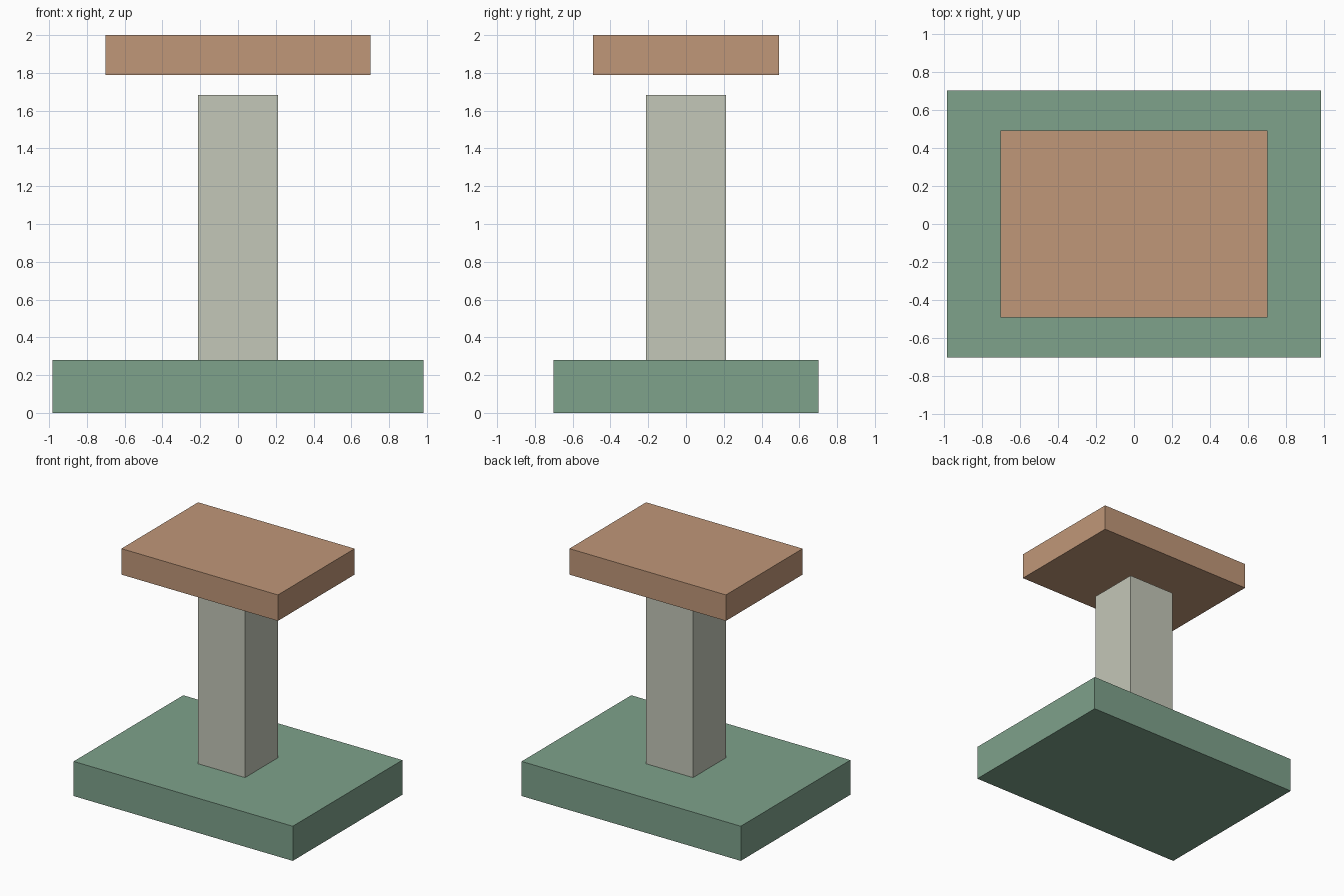
import bpy

if "Cube" in bpy.data.objects:
    bpy.data.objects.remove(bpy.data.objects["Cube"])

U = 2 / 14.25  # model unit: the full height is 14.25 units


def block(name, size, bottom, color):
    """Box of the given size, centred in x and y, standing at height bottom."""
    bpy.ops.mesh.primitive_cube_add(size=1, location=(0, 0, (bottom + size[2] / 2) * U))
    obj = bpy.context.object
    obj.name = name
    obj.scale = [s * U for s in size]
    bpy.ops.object.transform_apply(location=False, rotation=False, scale=True)
    mat = bpy.data.materials.new(name + "_paint")
    mat.diffuse_color = (*color, 1)
    mat.use_nodes = True
    mat.node_tree.nodes["Principled BSDF"].inputs["Base Color"].default_value = mat.diffuse_color
    obj.data.materials.append(mat)
    return obj


# Wide base slab
block("base", (14, 10, 2), 0, (0.21, 0.36, 0.26))
# Square post standing on the base
block("post", (3, 3, 10), 2, (0.55, 0.57, 0.48))
# Top slab, floating above the post with a small gap
block("top_slab", (10, 7, 1.5), 12.75, (0.53, 0.31, 0.19))
